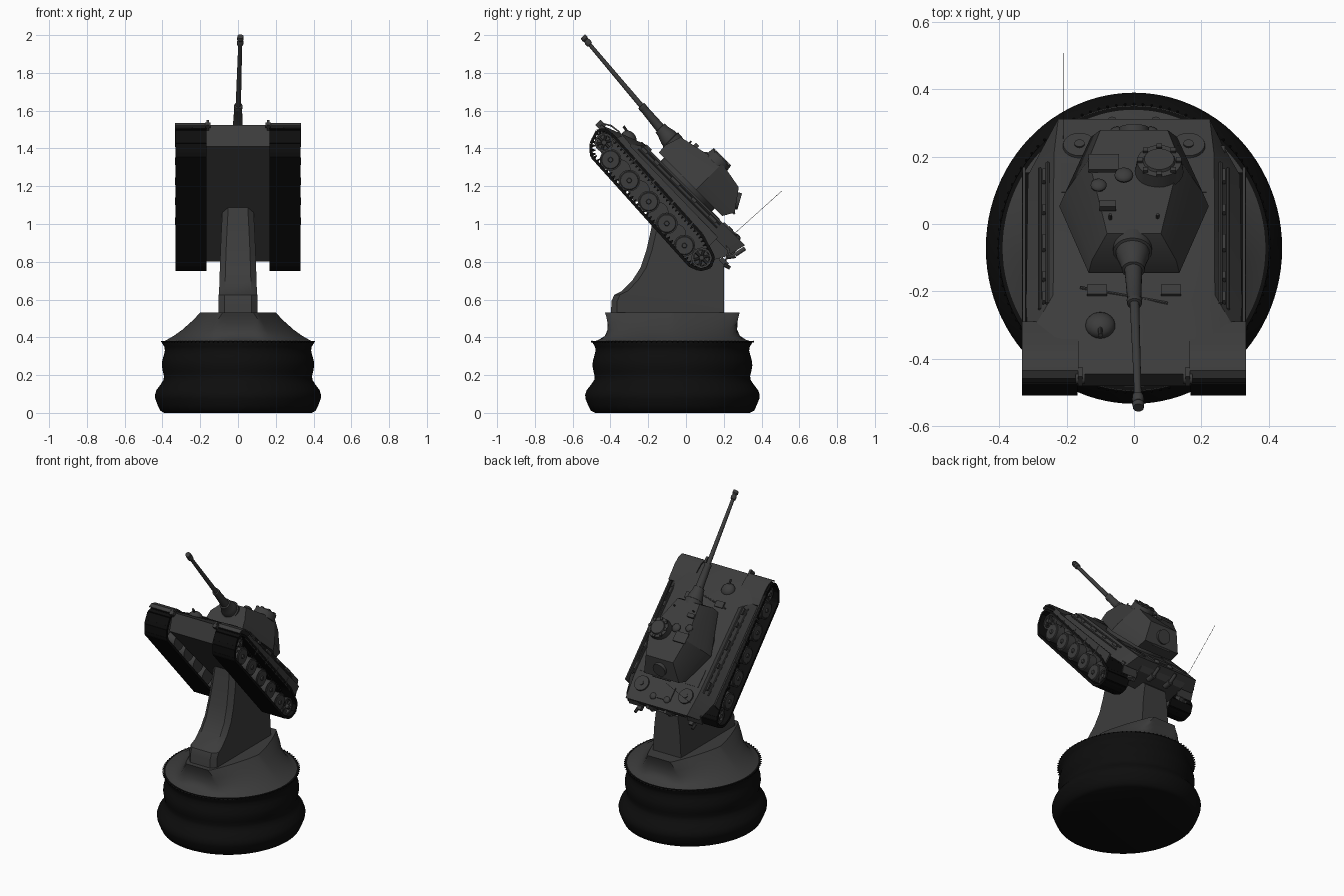
import bpy, bmesh, math
from mathutils import Matrix, Vector

if "Cube" in bpy.data.objects:
    bpy.data.objects.remove(bpy.data.objects["Cube"])

# Tank frame: local x = side, local y = -u (u is forward), local z = v (up from deck), nose pitched up 45 degrees
TANK = Matrix.Translation((0, 0, 1)) @ Matrix.Rotation(math.radians(-45), 4, 'X')


def material(name, c):
    m = bpy.data.materials.new(name)
    m.diffuse_color = (c, c, c, 1)
    m.use_nodes = True
    m.node_tree.nodes["Principled BSDF"].inputs["Base Color"].default_value = m.diffuse_color
    return m


GREY, BLACK = material("dark_grey", .045), material("black", .004)


def finish(name, bm, mat=GREY, matrix=TANK, angle=30):
    bmesh.ops.recalc_face_normals(bm, faces=bm.faces)
    me = bpy.data.meshes.new(name)
    bm.to_mesh(me)
    bm.free()
    me.polygons.foreach_set("use_smooth", [True] * len(me.polygons))
    me.set_sharp_from_angle(angle=math.radians(angle))
    me.materials.append(mat)
    ob = bpy.data.objects.new(name, me)
    ob.matrix_world = matrix
    bpy.context.collection.objects.link(ob)
    return ob


def loft(bm, rings):
    vs = [[bm.verts.new(p) for p in r] for r in rings]
    n = len(vs[0])
    for a, b in zip(vs, vs[1:]):
        for i in range(n):
            bm.faces.new((a[i], a[(i + 1) % n], b[(i + 1) % n], b[i]))
    bm.faces.new(vs[0])
    bm.faces.new(vs[-1])


def prism(bm, prof, x0, x1):
    loft(bm, [[(x, -u, v) for u, v in prof] for x in (x0, x1)])


def plan(half, v):
    """Mirrored plan outline from (x, u) or (x, u, v) points."""
    pts = [(p[0], -p[1], p[2] if len(p) > 2 else v) for p in half]
    return pts + [(-x, y, z) for x, y, z in reversed(pts)]


def cyl(bm, p0, p1, r0, r1=None, n=24):
    a, b = [Vector((p[0], -p[1], p[2])) for p in (p0, p1)]
    d = b - a
    m = Matrix.Translation((a + b) / 2) @ d.to_track_quat('Z', 'Y').to_matrix().to_4x4()
    bmesh.ops.create_cone(bm, cap_ends=True, segments=n, radius1=r0,
                          radius2=r0 if r1 is None else r1, depth=d.length, matrix=m)


def box(bm, x, u, v, sx, su, sv):
    bmesh.ops.create_cube(bm, size=1, matrix=Matrix.Translation((x, -u, v)) @ Matrix.Diagonal((sx, su, sv, 1)))


def dome(bm, x, u, v, r, h):
    bmesh.ops.create_uvsphere(bm, u_segments=20, v_segments=10, radius=1,
                              matrix=Matrix.Translation((x, -u, v)) @ Matrix.Diagonal((r, r, h, 1)))


# ---------- Pedestal ----------
BASE = Matrix.Translation((0, -.072, 0))


def oval(rx, ry, z, p=2.0, clip=9, n=96):
    """Superellipse outline, cut straight at y = +-clip."""
    out = []
    for i in range(n):
        c, s = math.cos(math.tau * i / n), math.sin(math.tau * i / n)
        y = ry * math.copysign(abs(s) ** (2 / p), s)
        out.append((rx * math.copysign(abs(c) ** (2 / p), c), max(-clip, min(clip, y)), z))
    return out


bm = bmesh.new()
loft(bm, [oval(r, r * 1.05, z) for r, z in [(.39, 0), (.412, .012), (.425, .04), (.438, .075), (.44, .095),
     (.432, .12), (.41, .15), (.394, .175), (.392, .195), (.398, .22), (.403, .25), (.401, .275), (.393, .305), (.387, .33), (.39, .35), (.402, .37), (.402, .38)]])
finish("plinth", bm, BLACK, BASE, 45)
bm = bmesh.new()
for x, y, z in oval(.403, .428, .377):
    bmesh.ops.create_icosphere(bm, subdivisions=1, radius=.005, matrix=Matrix.Translation((x, y, z)))
finish("rim_beads", bm, BLACK, BASE)

# Flared deck rising to a blunt-ended lens
bm = bmesh.new()
loft(bm, [oval(*a) for a in [(.4, .425, .375, 2), (.375, .39, .388, 1.95, .388), (.34, .385, .408, 1.85, .357), (.295, .4, .44, 1.65, .343),
                             (.25, .44, .48, 1.5, .344), (.22, .47, .51, 1.4, .35), (.2, .49, .532, 1.3, .357)]])
finish("flared_deck", bm, GREY, BASE, 40)

# Strut carrying the tank
bm = bmesh.new()
rings = []
for zf, yf, zb, w in [(.39, -.4, .39, .103), (.59, -.395, .5, .102), (.625, -.38, .55, .102), (.645, -.34, .58, .1),
                      (.7, -.285, .62, .098), (.77, -.24, .66, .096), (.86, -.21, .7, .093), (.97, -.185, .74, .088), (1.12, -.16, .8, .08)]:
    rings.append([(w - .03, yf, zf), (w, yf + .03, zf), (w, .2, zb), (-w, .2, zb), (-w, yf + .03, zf), (.03 - w, yf, zf)])
loft(bm, rings)
finish("support_strut", bm, GREY, Matrix())

# ---------- Hull ----------
bm = bmesh.new()
prism(bm, [(.685, .055), (.63, -.05), (-.22, -.06), (-.29, .06), (-.29, .1), (.5, .1)], -.168, .168)
loft(bm, [plan([(.262, -.28), (.315, -.15), (.322, .55), (.23, .685)], .055),
          plan([(.225, -.30), (.238, -.15), (.24, .44), (.2, .46)], .142)])
finish("hull", bm)

# Fenders and side skirts
bm = bmesh.new()
for s in (-1, 1):
    prism(bm, [(.57, .085), (.6, .045), (-.17, .005), (-.17, .07)], s * .322, s * .331)
    prism(bm, [(.5, .09), (.6, .098), (.65, .092), (.685, .07), (.693, .045), (.686, .042), (.676, .067), (.645, .084), (.6, .09), (.5, .078)], s * .165, s * .333)
    prism(bm, [(-.15, .07), (-.26, .07), (-.29, .01), (-.282, .008), (-.255, .06), (-.15, .06)], s * .16, s * .27)
    for u in (-.02, .13, .28, .43):
        box(bm, s * .331, u, .04, .004, .006, .05)
finish("fenders", bm)

# Deck details: hatches, fans, ball mount, tow eyes, exhausts
bm = bmesh.new()
for s in (-1, 1):
    cyl(bm, (s * .162, -.185, .13), (s * .162, -.185, .15), .052, .048)
    cyl(bm, (s * .162, -.185, .148), (s * .162, -.185, .155), .015)
    box(bm, s * .11, .425, .144, .06, .04, .014)
    box(bm, s * .165, -.05, .142, .1, .12, .006)
    box(bm, s * .16, .69, .05, .014, .04, .04)
    cyl(bm, (s * .16 - .014, .695, .045), (s * .16 + .014, .695, .045), .015, n=12)
    cyl(bm, (s * .065, -.27, .03), (s * .065, -.3, .07), .018)
    cyl(bm, (s * .065, -.3, .07), (s * .065, -.312, .13), .011)
    box(bm, s * .19, -.285, .0, .03, .05, .025)
    cyl(bm, (s * .21, -.295, -.01), (s * .21, -.33, .0), .01, n=10)
box(bm, 0, -.2, .144, .15, .09, .01)
for x in (-.05, .05):
    dome(bm, x, -.24, .143, .022, .014)
dome(bm, -.1, .535, .108, .045, .035)
cyl(bm, (-.1, .56, .125), (-.1, .6, .132), .007, n=10)
cyl(bm, (-.16, .41, .143), (.1, .47, .138), .005, n=8)
finish("deck_fittings", bm)

# Tools and tow cables on the sloped hull sides
bm = bmesh.new()
for s in (-1, 1):
    for x, v, r in ((.257, .126, .006), (.28, .103, .005)):
        cyl(bm, (s * x, -.13, v), (s * x, .46, v), r, n=8)
    for u, l in ((-.08, .05), (.06, .03), (.2, .06), (.34, .03), (.43, .04)):
        box(bm, s * .262, u, .12, .02, l, .016)
cyl(bm, (-.21, -.216, .127), (-.21, -.235, .483), .001, n=6)
finish("tools_and_antenna", bm)

# ---------- Running gear ----------
PATH = [(.68, .015), (.66, -.05), (.61, -.1), (-.168, -.142), (-.225, -.12), (-.252, -.07),
        (-.228, -.02), (-.1, .02), (.6, .058), (.66, .05)]


def resample(pts, n):
    pts = [Vector(p) for p in pts]
    segs = list(zip(pts, pts[1:] + pts[:1]))
    total = sum((b - a).length for a, b in segs)
    out = []
    for i in range(n):
        d = total * i / n
        for a, b in segs:
            l = (b - a).length
            if d < l:
                out.append(a.lerp(b, d / l))
                break
            d -= l
    return out


# Track shoes butted together, with guide teeth on the inside
pts = resample(PATH, 84)
bm = bmesh.new()
for s in (-1, 1):
    for i, p in enumerate(pts):
        q = pts[(i + 1) % len(pts)]
        t = (q - p).normalized()
        n = Vector((-t.y, t.x)) * .008
        mid, h = (p + q) / 2, (q - p) * .51
        prism(bm, [mid - h - n, mid + h - n, mid + h + n, mid - h + n], s * .168, s * .332)
        c = mid - n * 2
        prism(bm, [c - h * .6 + n, c + h * .6 + n, c + h * .2 - n, c - h * .2 - n], s * .246, s * .254)
finish("tracks", bm, BLACK)

bm = bmesh.new()
WHEELS = [(.523, -.042), (.449, -.046), (.375, -.05), (.299, -.052), (.223, -.056), (.149, -.063), (.074, -.07), (0, -.079), (-.075, -.087)]
for s in (-1, 1):
    for i, (u, v) in enumerate(WHEELS):
        outer = i % 2 == 0
        x0, x1 = (.255, .31) if outer else (.185, .244)
        cyl(bm, (s * x0, u, v), (s * x1, u, v), .057, n=32)
        if outer:
            cyl(bm, (s * x1, u, v), (s * (x1 + .004), u, v), .05, .046, n=32)
            cyl(bm, (s * x1, u, v), (s * (x1 + .012), u, v), .015, .011, n=16)
finish("road_wheels", bm)

# Spoked drive sprocket and idler
bm = bmesh.new()
for s in (-1, 1):
    for u, v, r in ((.612, -.002, .05), (-.185, -.068, .054)):
        cyl(bm, (s * .2, u, v), (s * .28, u, v), r * .75)
        cyl(bm, (s * .26, u, v), (s * .318, u, v), .016, .013, n=16)
        ring = [[(s * x, -u - k * math.cos(a), v + k * math.sin(a)) for x, k in ((.28, r), (.305, r), (.305, r * .8), (.28, r * .8))]
                for a in [math.tau * i / 24 for i in range(25)]]
        loft(bm, ring)
        for i in range(6):
            a = math.tau * i / 6
            cyl(bm, (s * .295, u, v), (s * .295, u + r * .85 * math.cos(a), v + r * .85 * math.sin(a)), .007, n=8)
finish("sprockets_and_idlers", bm)

# ---------- Turret ----------
bm = bmesh.new()
cyl(bm, (0, .14, .13), (0, .14, .175), .19, n=40)
loft(bm, [plan([(.13, -.105), (.222, .09), (.135, .37)], .165),
          plan([(.128, -.14, .225), (.205, .09, .22), (.125, .372, .22)], 0),
          plan([(.1, -.06, .335), (.135, .09, .362), (.08, .345, .305)], 0)])
finish("turret", bm)

# Cupola, hatches and vents on the turret roof
bm = bmesh.new()
cyl(bm, (.075, .115, .335), (.075, .115, .38), .072, .066, 32)
cyl(bm, (.075, .115, .38), (.075, .115, .388), .048, .044, 32)
for i in range(8):
    a = math.tau * i / 8
    box(bm, .075 + .058 * math.cos(a), .115 + .058 * math.sin(a), .382, .016, .016, .012)
box(bm, -.09, .1, .355, .09, .065, .012)
dome(bm, -.03, .15, .355, .028, .016)
dome(bm, -.105, .175, .338, .024, .014)
box(bm, -.078, .255, .332, .05, .025, .02)
cyl(bm, (0, -.09, .27), (0, -.117, .285), .045)
box(bm, 0, -.135, .22, .13, .02, .012)
for x in (-.07, .07):
    cyl(bm, (x, .29, .31), (x, .29, .33), .005, n=8)
finish("turret_fittings", bm)

# Gun with bell-shaped mantlet, stepped barrel and muzzle brake
bm = bmesh.new()
STEPS = [(.33, .058), (.372, .058), (.375, .05), (.395, .048), (.41, .043), (.435, .036), (.455, .034), (.457, .026), (.59, .021), (.594, .023),
         (.61, .022), (.612, .014), (1.03, .0105), (1.032, .016), (1.05, .018), (1.062, .013), (1.07, .018), (1.088, .016)]
loft(bm, [[(-.004 + (u - .38) * .024 + r * math.cos(a), -u, .256 + (u - .38) * .085 + r * math.sin(a))
           for a in [math.tau * i / 24 for i in range(24)]] for u, r in STEPS])
finish("gun", bm)
